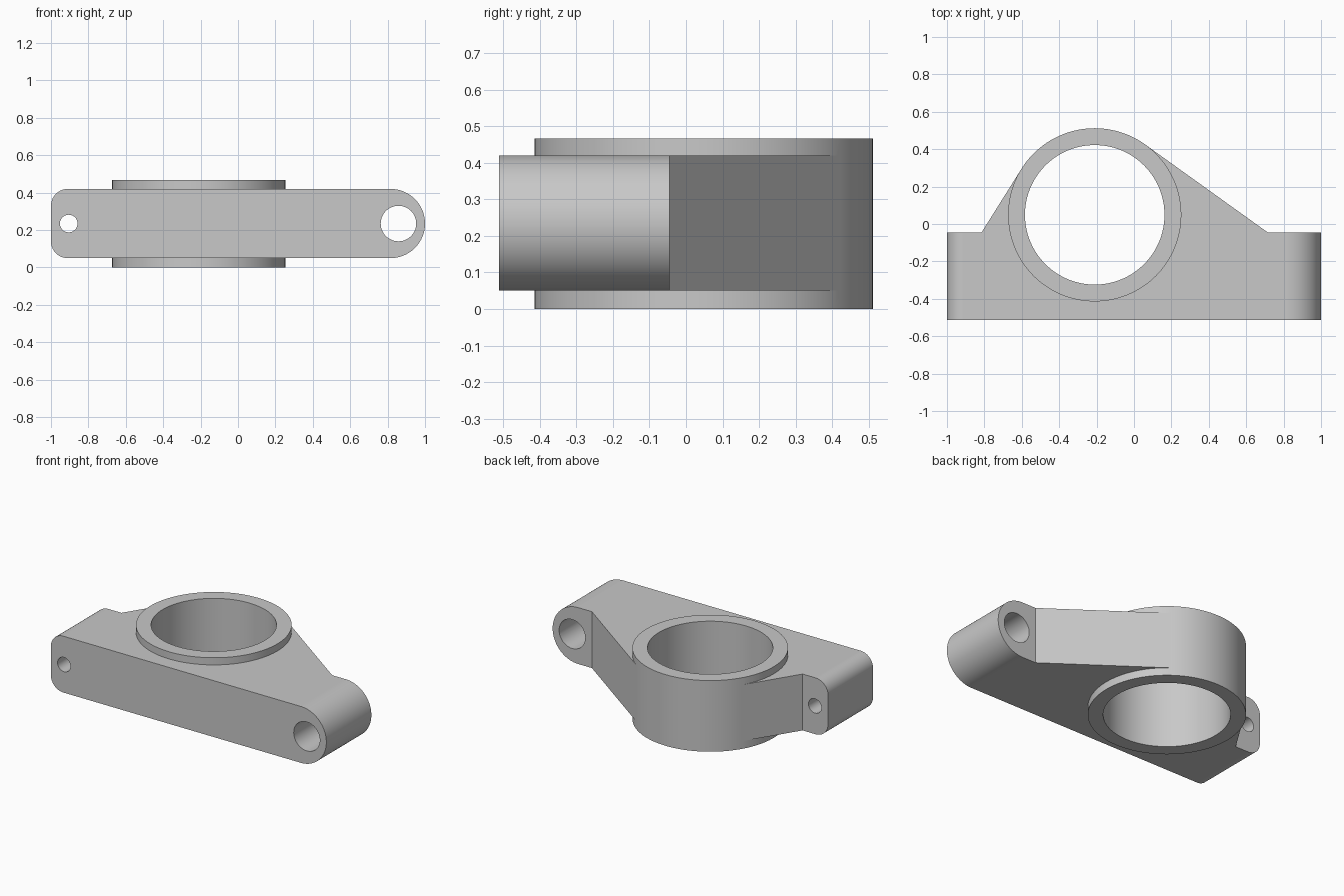
import bpy
import bmesh
from math import sin, cos, pi, acos, atan2, hypot, radians
from mathutils import Vector

cube = bpy.data.objects.get("Cube")
if cube:
    bpy.data.objects.remove(cube, do_unlink=True)

# Main dimensions
HALF_X, FRONT, STEP = 1.0, -0.512, -0.045
LOW, HIGH, TOP = 0.05, 0.42, 0.467
MID = (LOW + HIGH) / 2
RING = Vector((-0.21, 0.049))
RING_R, BORE_R = 0.463, 0.373

grey = bpy.data.materials.new("cast grey")
grey.use_nodes = True
grey.diffuse_color = (0.58, 0.58, 0.58, 1)
grey.node_tree.nodes["Principled BSDF"].inputs["Base Color"].default_value = grey.diffuse_color


def arc(cx, cy, r, start, end, steps):
    """Points along a circular arc, angles in degrees."""
    angles = [radians(start + (end - start) * i / steps) for i in range(steps + 1)]
    return [(cx + r * cos(a), cy + r * sin(a)) for a in angles]


def prism(name, outline, start, end, along="Z"):
    """Extrude a closed outline along Z, or an x-z outline along Y."""
    place = (lambda p: (p[0], p[1], start)) if along == "Z" else (lambda p: (p[0], start, p[1]))
    shift = (0, 0, end - start) if along == "Z" else (0, end - start, 0)
    bm = bmesh.new()
    face = bm.faces.new([bm.verts.new(place(p)) for p in outline])
    moved = bmesh.ops.extrude_face_region(bm, geom=[face])["geom"]
    bmesh.ops.translate(bm, vec=shift, verts=[v for v in moved if isinstance(v, bmesh.types.BMVert)])
    bmesh.ops.recalc_face_normals(bm, faces=bm.faces)
    mesh = bpy.data.meshes.new(name)
    bm.to_mesh(mesh)
    bm.free()
    mesh.materials.append(grey)
    obj = bpy.data.objects.new(name, mesh)
    bpy.context.collection.objects.link(obj)
    return obj


def circle(cx, cy, r, steps):
    return arc(cx, cy, r, 0, 360, steps)[:-1]


def combine(target, other, operation):
    """Apply a boolean and discard the helper solid."""
    mod = target.modifiers.new(operation, "BOOLEAN")
    mod.operation, mod.object, mod.solver = operation, other, "EXACT"
    bpy.context.view_layer.objects.active = target
    bpy.ops.object.modifier_apply(modifier=mod.name)
    bpy.data.objects.remove(other, do_unlink=True)


def tangent(x, y, side):
    """Where the web leaving point (x, y) touches the ring."""
    d = Vector((x, y)) - RING
    a = atan2(d.y, d.x) + side * acos(RING_R / hypot(d.x, d.y))
    r = RING_R - 0.0004
    return (RING.x + r * cos(a), RING.y + r * sin(a))


# Mounting bar: one fully rounded end, one end with small corner radii
end_r, corner_r = (HIGH - LOW) / 2, 0.09
side = arc(HALF_X - end_r, MID, end_r, -90, 90, 40)
side += arc(-HALF_X + corner_r, HIGH - corner_r, corner_r, 90, 180, 14)
side += arc(-HALF_X + corner_r, LOW + corner_r, corner_r, 180, 270, 14)
body = prism("bearing_bracket", side, FRONT, 0.6, "Y")

# Plan outline with webs running tangent to the ring
right_step, left_step = (0.715, STEP), (-0.815, STEP)
plan = [(-1.1, -0.7), (1.1, -0.7), (1.1, STEP), right_step,
        tangent(*right_step, 1), tangent(*left_step, -1), left_step, (-1.1, STEP)]
combine(body, prism("plan_cutter", plan, -0.2, 0.8), "INTERSECT")

# Bearing ring and its bore
combine(body, prism("ring", circle(*RING, RING_R, 128), 0, TOP), "UNION")
combine(body, prism("bore_cutter", circle(*RING, BORE_R, 128), -0.2, 0.8), "DIFFERENCE")

# Bolt holes through the two ends
for x, r in ((-0.905, 0.047), (0.858, 0.095)):
    combine(body, prism("hole_cutter", circle(x, MID, r, 48), -0.8, 0.2, "Y"), "DIFFERENCE")

# Smooth curves with crisp edges and clean flat faces
bpy.ops.object.select_all(action="DESELECT")
body.select_set(True)
bpy.context.view_layer.objects.active = body
bpy.ops.object.shade_smooth_by_angle(angle=radians(25))
weighted = body.modifiers.new("clean flats", "WEIGHTED_NORMAL")
weighted.keep_sharp = True
